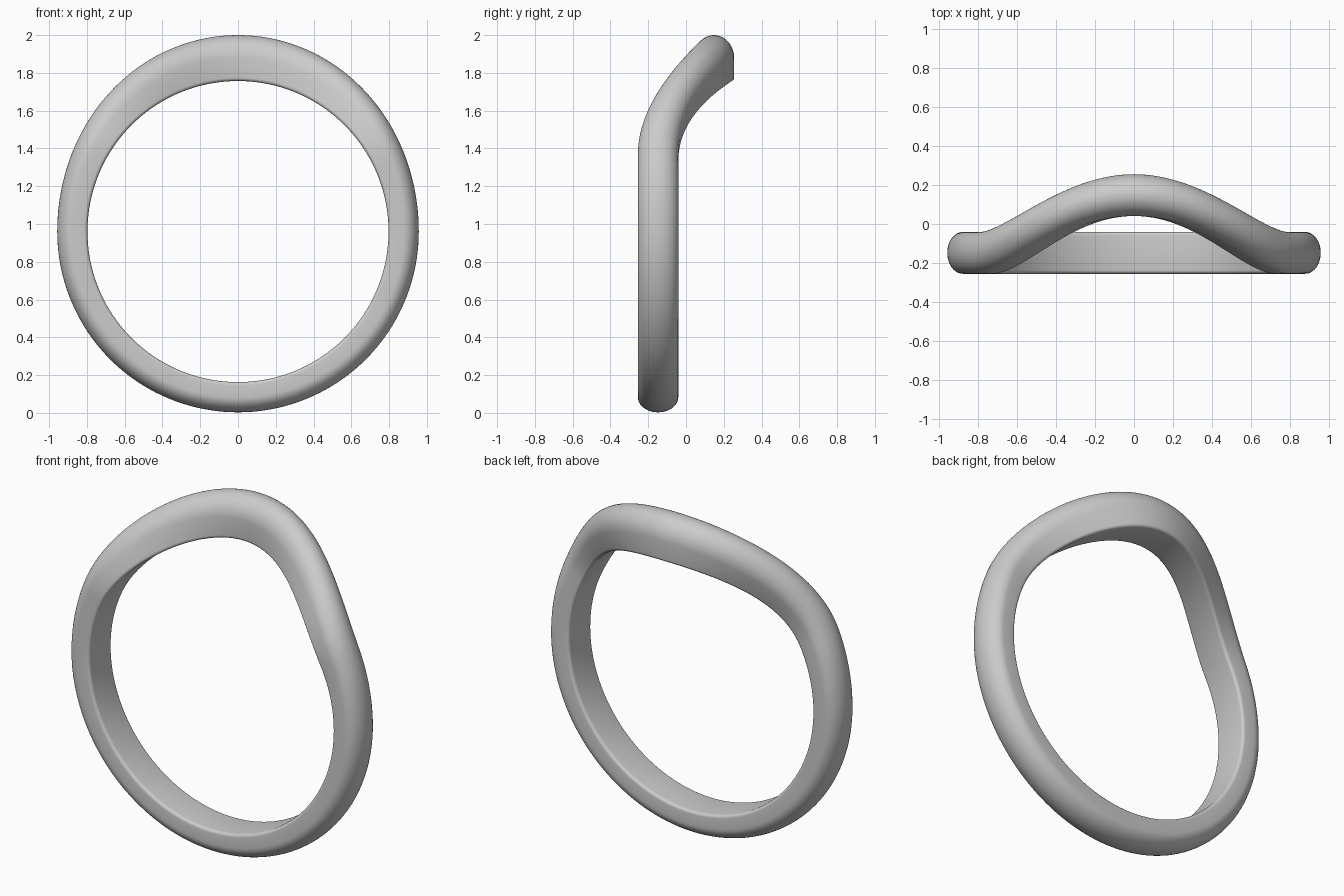
import bpy, bmesh, math

cube = bpy.data.objects.get("Cube")
if cube:
    bpy.data.objects.remove(cube, do_unlink=True)

INNER, HALF_WIDTH, FILLET = 0.797, 0.107, 0.018
CENTRE_Z, BASE_Y, PEAK = 0.96, -0.148, 0.296
STEPS = 160


def crest(angle):
    """Amount of backward sweep, easing from the sides to the top."""
    start = math.radians(27)
    rise = abs(angle - math.pi / 2)
    t = max(0.0, 1 - rise / (math.pi / 2 - start))
    return 0.5 - 0.5 * math.cos(math.pi * t)


def band_section(thick):
    """Flat inside with eased corners, straight flanks and a domed outside."""
    pts = []
    for side, first in ((-1, True), (1, False)):
        corner = []
        for i in range(6):
            a = math.pi / 2 * i / 5
            corner.append((side * (HALF_WIDTH - FILLET + FILLET * math.sin(a)),
                           FILLET - FILLET * math.cos(a)))
        if first:
            pts += corner
            for i in range(25):
                a = math.pi * i / 24
                pts.append((-HALF_WIDTH * math.cos(a),
                            thick / 2 + thick / 2 * math.sin(a)))
        else:
            pts += corner[::-1]
    return pts


# Closed band: sections swept around the circle
bm = bmesh.new()
rings = []
for k in range(STEPS):
    angle = math.tau * k / STEPS
    up = max(0.0, math.sin(angle))
    shift = BASE_Y + PEAK * crest(angle)
    ring = []
    for y, height in band_section(0.16 + 0.083 * up ** 2):
        r = INNER + height
        ring.append(bm.verts.new((r * math.cos(angle), y + shift,
                                  CENTRE_Z + r * math.sin(angle))))
    rings.append(ring)
for k, ring in enumerate(rings):
    following = rings[(k + 1) % STEPS]
    for j in range(len(ring)):
        n = (j + 1) % len(ring)
        bm.faces.new((ring[j], ring[n], following[n], following[j]))
bmesh.ops.recalc_face_normals(bm, faces=bm.faces)
mesh = bpy.data.meshes.new("ring_band")
bm.to_mesh(mesh)
bm.free()

band = bpy.data.objects.new("ring_band", mesh)
bpy.context.collection.objects.link(band)

# Plain grey metal
grey = bpy.data.materials.new("light_grey")
grey.use_nodes = True
colour = (0.6, 0.6, 0.6, 1)
grey.diffuse_color = colour
grey.node_tree.nodes["Principled BSDF"].inputs["Base Color"].default_value = colour
mesh.materials.append(grey)

bpy.ops.object.select_all(action="DESELECT")
band.select_set(True)
bpy.context.view_layer.objects.active = band
bpy.ops.object.shade_smooth_by_angle(angle=math.radians(40))
